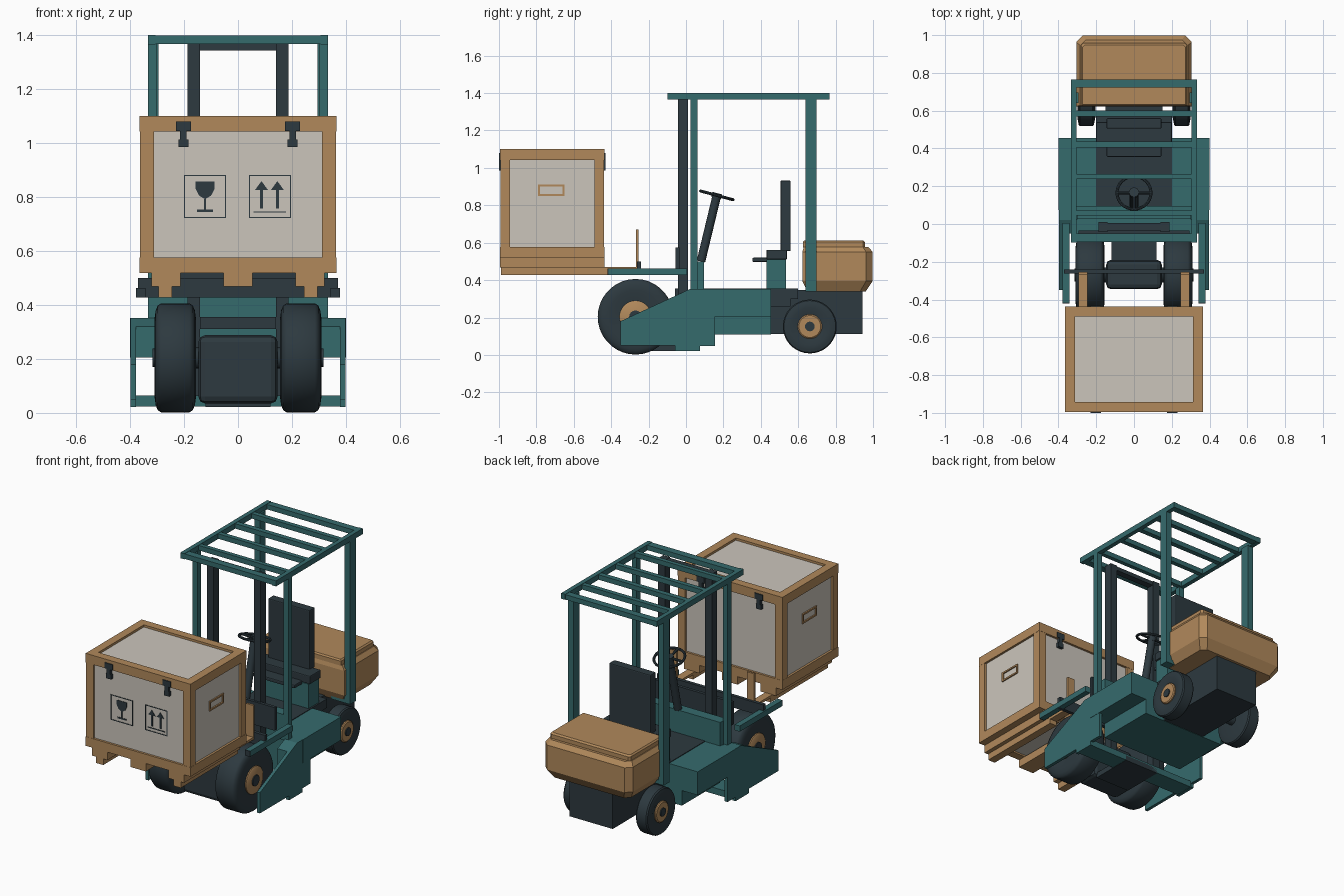
import bpy, bmesh, math
from mathutils import Vector, Matrix

if "Cube" in bpy.data.objects:
    bpy.data.objects.remove(bpy.data.objects["Cube"])


def material(name, rgb):
    m = bpy.data.materials.new(name)
    m.diffuse_color = (*rgb, 1)
    m.use_nodes = True
    m.node_tree.nodes["Principled BSDF"].inputs["Base Color"].default_value = m.diffuse_color
    return m


TEAL = material("teal paint", (0.036, 0.145, 0.152))
DARK = material("charcoal", (0.026, 0.041, 0.050))
WOOD = material("tan", (0.44, 0.25, 0.105))
PALE = material("pale grey", (0.60, 0.56, 0.50))


def finish(name, bm, mat, bevel=0, smooth=False):
    bmesh.ops.recalc_face_normals(bm, faces=bm.faces)
    me = bpy.data.meshes.new(name)
    bm.to_mesh(me)
    bm.free()
    me.materials.append(mat)
    ob = bpy.data.objects.new(name, me)
    bpy.context.collection.objects.link(ob)
    if bevel:
        mod = ob.modifiers.new("edge", 'BEVEL')
        mod.width, mod.segments = bevel, 2
    if smooth:
        bpy.ops.object.select_all(action='DESELECT')
        ob.select_set(True)
        bpy.context.view_layer.objects.active = ob
        bpy.ops.object.shade_smooth_by_angle(angle=math.radians(35))
    return ob


def loft(bm, rings, cap=True):
    vs = [[bm.verts.new(p) for p in r] for r in rings]
    n = len(vs[0])
    for a, b in zip(vs, vs[1:]):
        for i in range(n):
            bm.faces.new((a[i], a[(i + 1) % n], b[(i + 1) % n], b[i]))
    if cap:
        bm.faces.new(vs[0])
        bm.faces.new(vs[-1])


def boxes(name, mat, *specs, mirror=False, bevel=0):
    """Each spec is x0, x1, y0, y1, z0, z1."""
    bm = bmesh.new()
    for x0, x1, y0, y1, z0, z1 in specs:
        for s in ((1, -1) if mirror else (1,)):
            loft(bm, [[(s * x0, y0, z), (s * x1, y0, z), (s * x1, y1, z), (s * x0, y1, z)]
                      for z in (z0, z1)])
    return finish(name, bm, mat, bevel)


def prism_x(name, mat, pts, x0, x1):
    """Extrude a (y, z) outline along x, on both sides."""
    bm = bmesh.new()
    for s in (1, -1):
        loft(bm, [[(s * x, y, z) for y, z in pts] for x in (x0, x1)])
    return finish(name, bm, mat)


def lathe_x(name, mat, profile, cy, cz, n=36):
    """Turn an (x, radius) profile about the wheel axis, on both sides."""
    bm = bmesh.new()
    for s in (1, -1):
        loft(bm, [[(s * x, cy + r * math.cos(2 * math.pi * i / n), cz + r * math.sin(2 * math.pi * i / n))
                   for i in range(n)] for x, r in profile])
    return finish(name, bm, mat, smooth=True)


def rod(name, mat, a, b, r, n=16):
    a, b = Vector(a), Vector(b)
    q = Vector((0, 0, 1)).rotation_difference(b - a).to_matrix().to_4x4()
    bm = bmesh.new()
    bmesh.ops.create_cone(bm, cap_ends=True, segments=n, radius1=r, radius2=r, depth=(b - a).length,
                          matrix=Matrix.Translation((a + b) / 2) @ q)
    return finish(name, bm, mat, smooth=True)


def wheel(name, x0, x1, cy, cz, r, hub):
    e = (x1 - x0) * 0.16
    lathe_x(name + "_tyre", DARK, [(x0, r * 0.7), (x0 + .005, r * .87), (x0 + e * .5, r * .96), (x0 + e, r),
            (x1 - e, r), (x1 - e * .5, r * .96), (x1 - .005, r * .87), (x1, r * .7), (x1 - .012, hub * 1.05)], cy, cz)
    lathe_x(name + "_hub", WOOD, [(x1 - .03, hub), (x1 - .005, hub), (x1, hub * .9)], cy, cz)
    lathe_x(name + "_cap", DARK, [(x1 - .02, hub * .4), (x1 + .006, hub * .4)], cy, cz, 16)


# Wheels, axles and drive motor
wheel("front_wheel", .155, .31, -.27, .204, .202, .085)
wheel("rear_wheel", .205, .30, .662, .152, .144, .065)
rod("front_axle", DARK, (-.2, -.27, .204), (.2, -.27, .204), .04)
rod("rear_axle", DARK, (-.25, .662, .152), (.25, .662, .152), .03)
boxes("drive_motor", DARK, (-.147, .147, -.345, -.19, .035, .288), bevel=.025)
boxes("motor_mount", DARK, (-.12, .12, -.2, .07, .022, .055), (-.14, .14, -.06, -.03, .31, .355))

# Chassis and side skirts
boxes("body", TEAL, (-.4, .4, .075, .455, .205, .352), (-.29, .29, .075, .455, .11, .205))
prism_x("side_skirt", TEAL, [(-.35, .18), (-.35, .05), (-.06, .05), (-.06, .022), (.075, .022), (.075, .047),
                             (.155, .047), (.155, .205), (.08, .352), (.02, .352)], .378, .398)
prism_x("skirt_shoulder", TEAL, [(-.05, .32), (.02, .352), (.08, .352), (.08, .205), (-.05, .205)], .31, .38)
boxes("foot_crossbar", TEAL, (-.385, .385, -.05, .07, .024, .064))
boxes("dashboard", TEAL, (-.305, .305, .03, .095, .34, .5))
boxes("floor_mat", DARK, (-.2, .2, .095, .6, .3, .356))
boxes("rear_chassis", DARK, (-.15, .15, .45, .943, .112, .348), (-.2, .2, .45, .56, .26, .346))

# Overhead guard
slats = [(-.095, -.05), (.045, .072), (.237, .266), (.405, .437), (.57, .60), (.722, .765)]
boxes("guard_slats", TEAL, *[(-.31, .31, a, b, 1.367, 1.398) for a, b in slats])
boxes("guard_side_rails", TEAL, (.305, .333, -.098, .766, 1.365, 1.4), mirror=True)
boxes("guard_posts", TEAL, (.3, .333, .025, .062, .34, 1.37), (.295, .333, .64, .697, .352, 1.37), mirror=True)
boxes("guard_post_feet", TEAL, (.2, .333, .64, .697, .34, .365), mirror=True)

# Mast and lifting carriage
boxes("mast_rails", DARK, (.14, .187, -.042, .01, .06, 1.37), mirror=True)
boxes("mast_crossbars", DARK, (-.15, .15, -.035, .005, 1.343, 1.368), (-.15, .15, -.035, .005, .31, .35))
boxes("mast_plate", DARK, (-.295, .295, -.055, -.035, .43, .575))
boxes("lift_arms", TEAL, (.342, .378, -.415, .005, .427, .463), mirror=True)
boxes("lift_arm_caps", DARK, (.342, .378, -.421, -.415, .427, .463), mirror=True)
boxes("carriage_bar", DARK, (-.37, .37, -.262, -.24, .427, .5))
boxes("fork_tines", WOOD, (.245, .295, -.99, -.42, .427, .47), (.245, .295, -.43, -.25, .455, .47),
      (.245, .295, -.268, -.255, .455, .67), mirror=True)

# Seat
boxes("seat_base", TEAL, (-.19, .19, .43, .535, .35, .51))
boxes("seat", DARK, (-.2, .2, .43, .54, .51, .562), (-.145, .145, .355, .45, .497, .52), bevel=.006)
boxes("backrest", DARK, (-.145, .145, .505, .56, .555, .932), bevel=.006)

# Steering column and wheel
hub = Vector((0, .165, .853))
rod("steering_column", DARK, (0, .08, .5), hub, .023)
tilt = Vector((0, 0, 1)).rotation_difference(Vector((0, .26, .965))).to_matrix()


def ring_point(a, r):
    return hub + tilt @ Vector((r * math.cos(a), r * math.sin(a), 0))


bm = bmesh.new()
N, M, up = 32, 8, tilt @ Vector((0, 0, 1))
rings = []
for i in range(N + 1):
    a = 2 * math.pi * i / N
    rings.append([ring_point(a, .09 + .008 * math.cos(2 * math.pi * j / M)) + up * .008 * math.sin(2 * math.pi * j / M)
                  for j in range(M)])
loft(bm, rings, cap=False)
bmesh.ops.remove_doubles(bm, verts=bm.verts, dist=1e-5)
finish("steering_wheel", bm, DARK, smooth=True)
for i, a in enumerate((0, math.pi, -math.pi / 2)):
    rod(f"steering_spoke_{i}", DARK, hub, ring_point(a, .09), .008, 8)
rod("steering_hub", DARK, hub - up * .015, hub + up * .012, .026)

# Counterweight: chamfered block with a lid
def chamfered(x, y0, y1, c, z):
    return [(-x, y0, z), (x, y0, z), (x, y1 - c, z), (x - c, y1, z), (-x + c, y1, z), (-x, y1 - c, z)]


bm = bmesh.new()
loft(bm, [chamfered(.27, .65, .96, .03, .338), chamfered(.305, .622, .998, .035, .395),
          chamfered(.305, .622, .998, .035, .55), chamfered(.285, .63, .975, .03, .578)])
finish("counterweight", bm, WOOD)
bm = bmesh.new()
loft(bm, [chamfered(.28, .625, .958, .012, .575), chamfered(.28, .625, .958, .012, .603),
          chamfered(.272, .632, .948, .012, .612)])
finish("counterweight_lid", bm, WOOD)

# Crate: panelled box in a timber frame, on skids
X, F, B, Z0, Z1, T = .365, -.994, -.437, .518, 1.1, .052
boxes("crate_panels", PALE, (-X + .014, X - .014, F + .014, B - .014, Z0 + .01, Z1 - .014))
rails = [(-X, X, y, y + T, z, z + .058) for y in (F, B - T) for z in (Z0, Z1 - .058)]
rails += [(x, x + T, F + T, B - T, z, z + .058) for x in (-X, X - T) for z in (Z0, Z1 - .058)]
boxes("crate_rails", WOOD, *rails)
boxes("crate_posts", WOOD, *[(x, x + T, y, y + T, Z0 + .058, Z1 - .058) for x in (-X + .001, X - T - .001)
                             for y in (F + .001, B - T - .001)])
boxes("crate_skids", WOOD, *[(x - .054, x + .054, F, B, .468, Z0) for x in (-.267, 0, .267)])

# Crate side handles
hx = X - .015
boxes("crate_handles", WOOD, (hx, hx + .009, -.79, -.65, .901, .911), (hx, hx + .009, -.79, -.65, .85, .86),
      (hx, hx + .009, -.79, -.78, .86, .901), (hx, hx + .009, -.66, -.65, .86, .901), mirror=True)

# Crate latches, front and back
latch = []
for y0, y1 in ((F - .006, F + .013), (B - .013, B + .006)):
    latch += [(.175, .23, y0, y1, 1.045, 1.08), (.19, .215, y0, y1, 1.0, 1.045), (.184, .22, y0, y1, .985, 1.014)]
boxes("crate_latches", DARK, *latch, mirror=True)

# Handling marks: thin plates on the front panel
fy = F + .014


def mark(name, *polys):
    bm = bmesh.new()
    for p in polys:
        loft(bm, [[(x, y, z) for x, z in p] for y in (fy - .003, fy + .001)])
    finish(name, bm, DARK)


def rect(x0, x1, z0, z1):
    return [(x0, z0), (x1, z0), (x1, z1), (x0, z1)]


for name, x0, x1 in (("left_mark_frame", -.2, -.045), ("right_mark_frame", .04, .196)):
    w, lo, hi = .004, .722, .881
    mark(name, rect(x0, x1, lo, lo + w), rect(x0, x1, hi - w, hi),
         rect(x0, x0 + w, lo + w, hi - w), rect(x1 - w, x1, lo + w, hi - w))
g = -.122
mark("glass_mark", [(g - .035, .858), (g - .035, .83), (g - .022, .805), (g, .792), (g + .022, .805),
                    (g + .035, .83), (g + .035, .858)],
     rect(g - .004, g + .004, .752, .793), rect(g - .03, g + .03, .744, .753))
arrows = [rect(.058, .178, .742, .747)]
for c in (.087, .146):
    arrows += [rect(c - .006, c + .006, .757, .826), [(c - .024, .826), (c + .024, .826), (c, .859)]]
mark("arrow_mark", *arrows)
